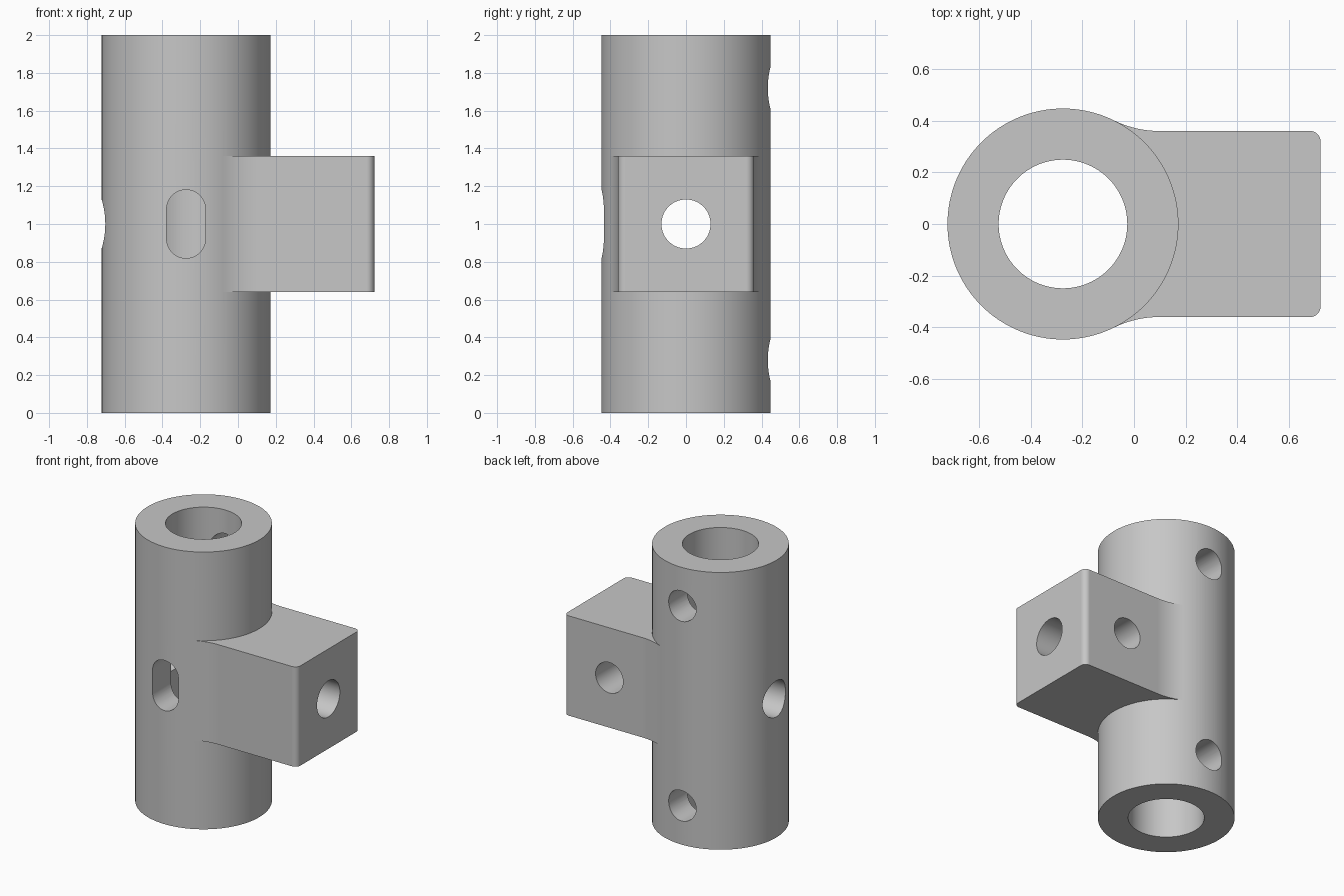
import bpy, bmesh, math
from mathutils import Matrix, Vector

cube = bpy.data.objects.get("Cube")
if cube:
    bpy.data.objects.remove(cube, do_unlink=True)

CX, R_OUT, R_IN = -0.275, 0.447, 0.249     # tube axis and radii
HALF, END = 0.36, 0.722                    # block half width and end
R_FILLET, R_CORNER = 0.4, 0.04

grey = bpy.data.materials.new("plain_grey")
grey.use_nodes = True
colour = (0.57, 0.57, 0.57, 1)
grey.diffuse_color = colour
grey.node_tree.nodes["Principled BSDF"].inputs["Base Color"].default_value = colour


def prism(name, outline, depth, loc, direction=(0, 0, 1)):
    """Extrude a 2D outline by depth from loc along direction."""
    bm = bmesh.new()
    face = bm.faces.new([bm.verts.new((x, y, 0)) for x, y in outline])
    top = bmesh.ops.extrude_face_region(bm, geom=[face])["geom"]
    bmesh.ops.translate(bm, vec=(0, 0, depth),
                        verts=[v for v in top if isinstance(v, bmesh.types.BMVert)])
    turn = Vector((0, 0, 1)).rotation_difference(Vector(direction))
    bm.transform(Matrix.Translation(loc) @ turn.to_matrix().to_4x4())
    bmesh.ops.recalc_face_normals(bm, faces=bm.faces)
    mesh = bpy.data.meshes.new(name)
    bm.to_mesh(mesh)
    bm.free()
    mesh.materials.append(grey)
    obj = bpy.data.objects.new(name, mesh)
    bpy.context.collection.objects.link(obj)
    return obj


def arc(cx, cy, r, a0, a1, n):
    return [(cx + r * math.cos(a0 + (a1 - a0) * i / n),
             cy + r * math.sin(a0 + (a1 - a0) * i / n)) for i in range(n + 1)]


def circle(r, n):
    return arc(0, 0, r, 0, math.tau, n)[:-1]


def combine(target, tool, operation):
    mod = target.modifiers.new("join", 'BOOLEAN')
    mod.operation, mod.solver, mod.object = operation, 'EXACT', tool
    bpy.context.view_layer.objects.active = target
    bpy.ops.object.modifier_apply(modifier=mod.name)
    bpy.data.objects.remove(tool, do_unlink=True)


# Upright tube body
body = prism("tube_with_side_block", circle(R_OUT, 128), 2, (CX, 0, 0))

# Side block, blended into the tube by concave fillets
dx = math.sqrt((R_OUT + R_FILLET) ** 2 - (HALF + R_FILLET) ** 2)
tangent = math.atan2(-(HALF + R_FILLET), -dx)
half = arc(CX + dx, HALF + R_FILLET, R_FILLET, tangent, -math.pi / 2, 12)
half += arc(END - R_CORNER, HALF - R_CORNER, R_CORNER, math.pi / 2, 0, 8)
outline = [(CX, 0)] + half + [(x, -y) for x, y in reversed(half)]
combine(body, prism("block", outline, 0.72, (0, 0, 0.64)), 'UNION')

# Vertical bore
combine(body, prism("bore", circle(R_IN, 96), 2.4, (CX, 0, -0.2)), 'DIFFERENCE')

# Cross hole along x through block and tube
combine(body, prism("cross_hole", circle(0.13, 64), 2, (-1, 0, 1), (1, 0, 0)), 'DIFFERENCE')

# Two holes in the back of the tube, and one in the back of the block
for x, z in ((CX, 0.28), (CX, 1.72), (0.36, 1)):
    combine(body, prism("back_hole", circle(0.11, 48), 0.6, (x, 0, z), (0, 1, 0)), 'DIFFERENCE')

# Upright slot in the front of the tube
slot = arc(0, 0.078, 0.103, 0, math.pi, 24) + arc(0, -0.078, 0.103, math.pi, math.tau, 24)
combine(body, prism("slot", slot, 0.6, (CX, 0, 1), (0, -1, 0)), 'DIFFERENCE')

# Smooth round walls, crisp edges
bpy.ops.object.select_all(action='DESELECT')
body.select_set(True)
bpy.context.view_layer.objects.active = body
bpy.ops.object.shade_smooth_by_angle(angle=math.radians(30))
weighted = body.modifiers.new("even_shading", 'WEIGHTED_NORMAL')
weighted.keep_sharp = True
